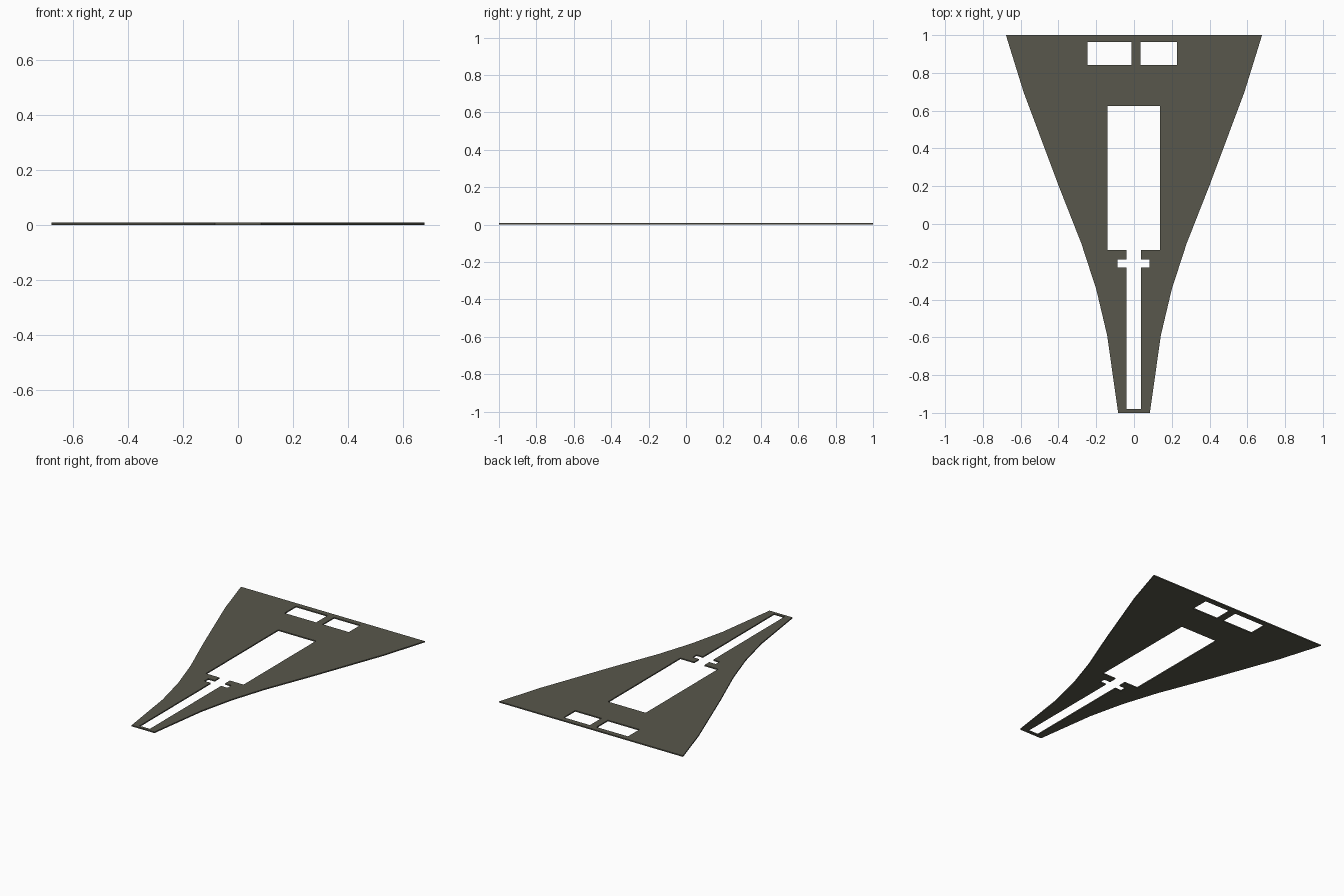
import bpy, bmesh

if "Cube" in bpy.data.objects:
    bpy.data.objects.remove(bpy.data.objects["Cube"])

THICK = 0.008

mat = bpy.data.materials.new("dark olive grey")
mat.diffuse_color = (0.098, 0.095, 0.072, 1)
mat.use_nodes = True
mat.node_tree.nodes["Principled BSDF"].inputs["Base Color"].default_value = mat.diffuse_color


def mirrored(points, cx):
    """Close a right-hand profile by mirroring it about x = cx."""
    return [(cx + x, y) for x, y in points] + [(cx - x, y) for x, y in reversed(points)]


def rect(x0, x1, y0, y1):
    return [(x0, y0), (x1, y0), (x1, y1), (x0, y1)]


# Outer edge of the tapered deck, half width from nose to tail
outline = mirrored([(0.084, -1), (0.142, -0.59), (0.2, -0.345), (0.278, -0.105),
                    (0.4, 0.205), (0.585, 0.70), (0.678, 1)], 0)

# Central opening: long slot, small cross bar and wide bay
centre_cut = mirrored([(0.038, -0.98), (0.038, -0.23), (0.085, -0.23), (0.085, -0.188),
                       (0.038, -0.188), (0.038, -0.137), (0.139, -0.137), (0.139, 0.626)], -0.002)

# Two openings near the wide end
tail_cuts = [rect(-0.247, -0.014, 0.843, 0.964), rect(0.034, 0.227, 0.843, 0.964)]

# Fill the outline around the openings, then thicken it into a plate
bm = bmesh.new()
edges = []
for loop in [outline, centre_cut] + tail_cuts:
    vs = [bm.verts.new((x, y, 0)) for x, y in loop]
    edges += [bm.edges.new((vs[i - 1], vs[i])) for i in range(len(vs))]
bmesh.ops.triangle_fill(bm, edges=edges, use_beauty=True, normal=(0, 0, 1))
ext = bmesh.ops.extrude_face_region(bm, geom=bm.faces[:], use_keep_orig=True)
top = [v for v in ext["geom"] if isinstance(v, bmesh.types.BMVert)]
bmesh.ops.translate(bm, verts=top, vec=(0, 0, THICK))
bmesh.ops.recalc_face_normals(bm, faces=bm.faces[:])

mesh = bpy.data.meshes.new("deck_plate")
bm.to_mesh(mesh)
bm.free()
mesh.materials.append(mat)
obj = bpy.data.objects.new("deck_plate", mesh)
bpy.context.collection.objects.link(obj)
